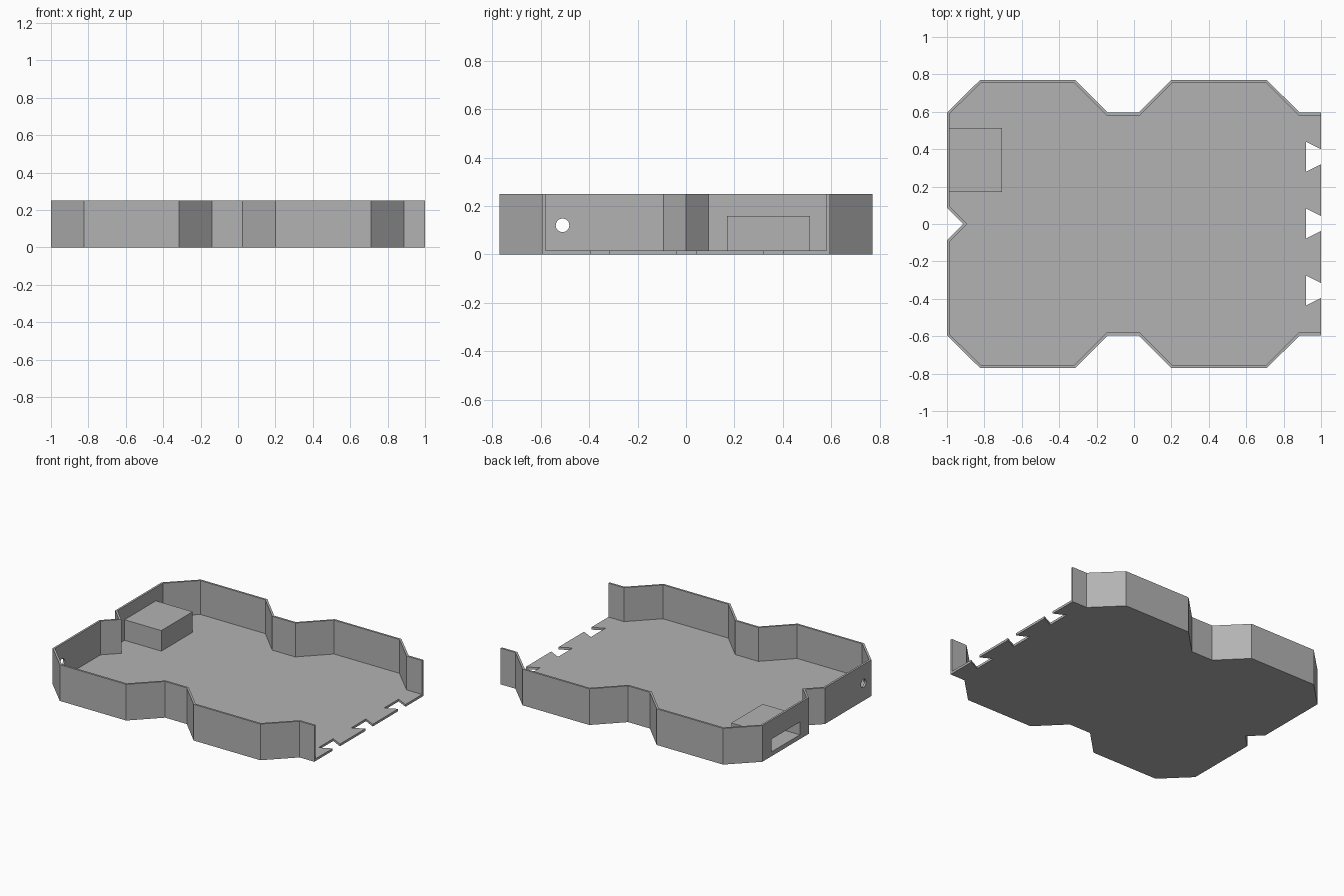
import bpy
import bmesh
from mathutils import Vector, Matrix

HEIGHT, FLOOR, WALL = 0.25, 0.016, 0.014

cube = bpy.data.objects.get("Cube")
if cube:
    bpy.data.objects.remove(cube, do_unlink=True)

grey = bpy.data.materials.new("plain_grey")
grey.use_nodes = True
COLOUR = (0.45, 0.45, 0.45, 1)
grey.diffuse_color = COLOUR
grey.node_tree.nodes["Principled BSDF"].inputs["Base Color"].default_value = COLOUR


def add_object(name, bm):
    bmesh.ops.recalc_face_normals(bm, faces=bm.faces)
    mesh = bpy.data.meshes.new(name)
    bm.to_mesh(mesh)
    bm.free()
    mesh.materials.append(grey)
    obj = bpy.data.objects.new(name, mesh)
    bpy.context.collection.objects.link(obj)
    return obj


def prism(name, points, low, high):
    bm = bmesh.new()
    face = bm.faces.new([bm.verts.new((x, y, low)) for x, y in points])
    top = bmesh.ops.extrude_face_region(bm, geom=[face])["geom"]
    verts = [v for v in top if isinstance(v, bmesh.types.BMVert)]
    bmesh.ops.translate(bm, verts=verts, vec=(0, 0, high - low))
    return add_object(name, bm)


def block(name, x0, x1, y0, y1, low, high):
    return prism(name, [(x0, y0), (x1, y0), (x1, y1), (x0, y1)], low, high)


def combine(target, tool, operation):
    tool.hide_render = True
    mod = target.modifiers.new(operation.lower(), "BOOLEAN")
    mod.operation, mod.solver, mod.object = operation, "EXACT", tool
    bpy.context.view_layer.objects.active = target
    bpy.ops.object.modifier_apply(modifier=mod.name)
    bpy.data.objects.remove(tool, do_unlink=True)


def inset(path, distance):
    """Shift an open clockwise path inward with mitred corners."""
    pts = [Vector(p) for p in path]
    normals = []
    for a, b in zip(pts, pts[1:]):
        d = (b - a).normalized()
        normals.append(Vector((d.y, -d.x)))
    result = []
    for i, p in enumerate(pts):
        n = normals[max(i - 1, 0)]
        m = normals[min(i, len(normals) - 1)]
        result.append(p + (n + m) * distance / (1 + n.dot(m)))
    return result


# Front half of the outline, mirrored to the back
half = [(1, -0.595), (0.887, -0.595), (0.71, -0.77), (0.2, -0.77),
        (0.025, -0.595), (-0.14, -0.595), (-0.315, -0.77), (-0.823, -0.77),
        (-1, -0.595), (-1, -0.088), (-0.912, 0)]
outline = half + [(x, -y) for x, y in reversed(half[:-1])]
tray = prism("tray", outline, 0, HEIGHT)

# Hollow interior, open at the left end
inner = inset(outline, WALL)
inner[0].x = inner[-1].x = 1.1
combine(tray, prism("interior_cutter", inner, FLOOR, HEIGHT + 0.1), "DIFFERENCE")

# Dovetail slots along the open edge
for y in (-0.355, 0.003, 0.36):
    slot = [(0.92, y - 0.08), (1.04, y - 0.02), (1.04, y + 0.02), (0.92, y + 0.08)]
    combine(tray, prism("slot_cutter", slot, -0.1, 0.1), "DIFFERENCE")

# Socket housing with its opening through the end wall
combine(tray, block("housing", -0.995, -0.705, 0.17, 0.512, 0.008, 0.158), "UNION")
combine(tray, block("opening_cutter", -1.1, -0.72, 0.186, 0.496, 0.03, 0.118), "DIFFERENCE")

# Round cable hole through the end wall
bm = bmesh.new()
bmesh.ops.create_cone(bm, cap_ends=True, segments=32, radius1=0.028, radius2=0.028,
                      depth=0.2,
                      matrix=Matrix.Translation((-1, -0.51, 0.12)) @ Matrix.Rotation(1.5707963, 4, "Y"))
combine(tray, add_object("hole_cutter", bm), "DIFFERENCE")
